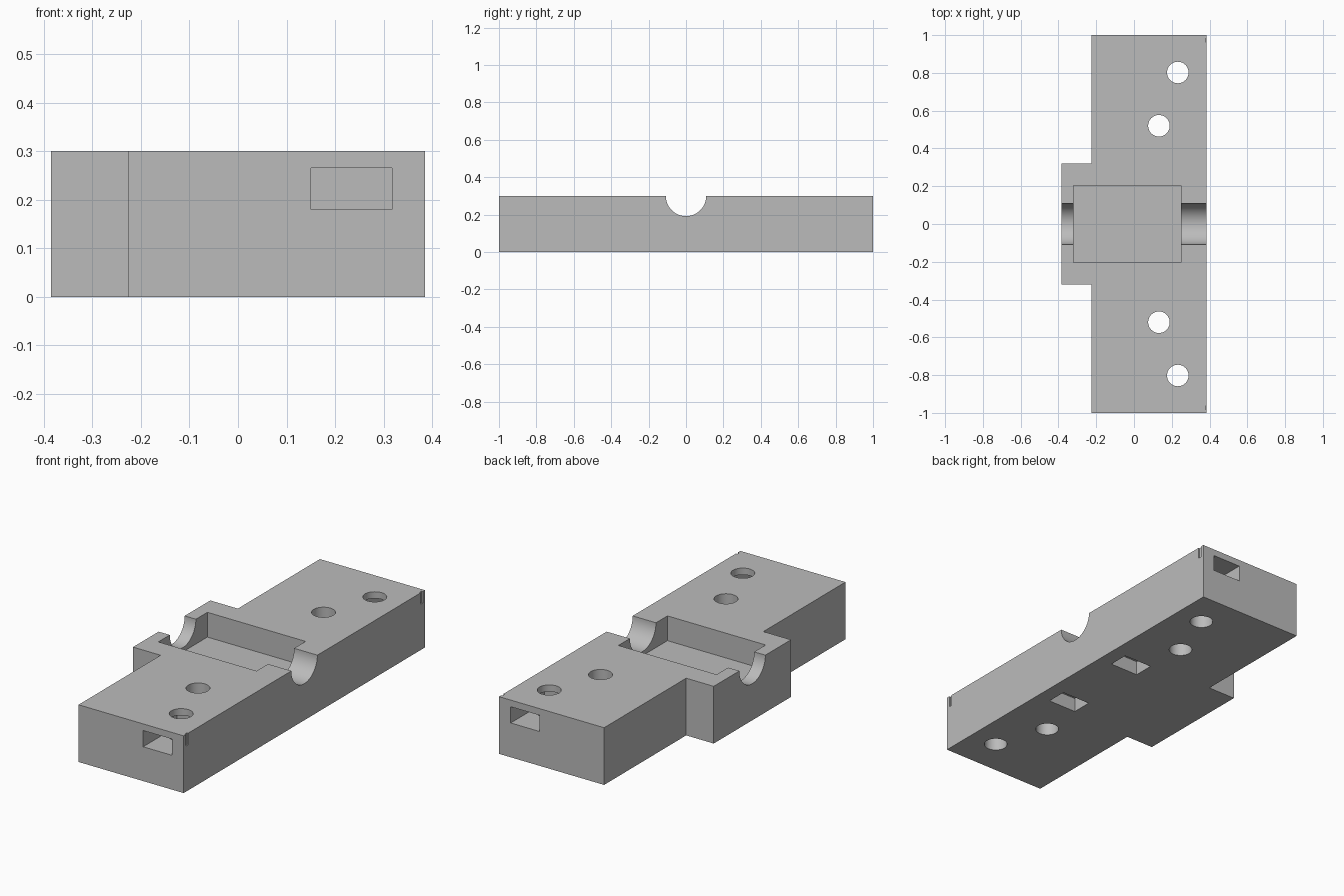
import bpy, bmesh, math
from mathutils import Matrix, Vector

if "Cube" in bpy.data.objects:
    bpy.data.objects.remove(bpy.data.objects["Cube"])

grey = bpy.data.materials.new("plain grey")
grey.diffuse_color = (0.5, 0.5, 0.5, 1)
grey.use_nodes = True
grey.node_tree.nodes["Principled BSDF"].inputs["Base Color"].default_value = grey.diffuse_color


def make_object(name, bm):
    mesh = bpy.data.meshes.new(name)
    bmesh.ops.recalc_face_normals(bm, faces=bm.faces)
    bm.to_mesh(mesh)
    bm.free()
    ob = bpy.data.objects.new(name, mesh)
    bpy.context.collection.objects.link(ob)
    mesh.materials.append(grey)
    return ob


def box(name, x0, x1, y0, y1, z0, z1):
    bm = bmesh.new()
    size = Matrix.Diagonal((x1 - x0, y1 - y0, z1 - z0, 1))
    centre = Matrix.Translation(((x0 + x1) / 2, (y0 + y1) / 2, (z0 + z1) / 2))
    bmesh.ops.create_cube(bm, size=1, matrix=centre @ size)
    return make_object(name, bm)


def cylinder(name, centre, radius, length, along_x=False):
    bm = bmesh.new()
    turn = Matrix.Rotation(math.pi / 2, 4, 'Y') if along_x else Matrix()
    bmesh.ops.create_cone(bm, cap_ends=True, segments=64, radius1=radius,
                          radius2=radius, depth=length,
                          matrix=Matrix.Translation(centre) @ turn)
    return make_object(name, bm)


# T-shaped block, extruded from its outline
outline = [(0.385, -1), (0.385, 1), (-0.225, 1), (-0.225, 0.32),
           (-0.385, 0.32), (-0.385, -0.32), (-0.225, -0.32), (-0.225, -1)]
bm = bmesh.new()
base = bm.faces.new([bm.verts.new((x, y, 0)) for x, y in outline])
top = bmesh.ops.extrude_face_region(bm, geom=[base])["geom"]
bmesh.ops.translate(bm, vec=Vector((0, 0, 0.3)),
                    verts=[v for v in top if isinstance(v, bmesh.types.BMVert)])
block = make_object("clamp_block", bm)

# Central pocket and the half-round groove running across it
cutters = [cylinder("groove_cutter", (0, 0, 0.3), 0.108, 1, along_x=True),
           box("pocket_cutter", -0.32, 0.25, -0.203, 0.203, 0.17, 0.4)]

# Mirrored features on both arms
for s in (-1, 1):
    def arm_box(name, x0, x1, ya, yb, z0, z1):
        lo, hi = sorted((s * ya, s * yb))
        cutters.append(box(name, x0, x1, lo, hi, z0, z1))
    cutters.append(cylinder("outer_hole_cutter", (0.232, s * 0.802, 0.15), 0.057, 0.5))
    cutters.append(cylinder("inner_hole_cutter", (0.132, s * 0.52, 0.15), 0.057, 0.5))
    arm_box("end_slot_cutter", 0.15, 0.317, 0.72, 1.1, 0.18, 0.265)
    arm_box("bottom_slot_cutter", 0.14, 0.305, 0.187, 0.295, -0.1, 0.075)
    arm_box("corner_notch_cutter", 0.378, 0.45, 0.963, 0.982, 0.24, 0.4)

for c in cutters:
    c.hide_render = True
    c.hide_set(True)
    mod = block.modifiers.new(c.name, 'BOOLEAN')
    mod.operation = 'DIFFERENCE'
    mod.solver = 'EXACT'
    mod.object = c

# Apply the cuts, remove the helpers, smooth the round walls
bpy.context.view_layer.objects.active = block
block.select_set(True)
for mod in list(block.modifiers):
    bpy.ops.object.modifier_apply(modifier=mod.name)
for c in cutters:
    bpy.data.objects.remove(c)
bpy.ops.object.shade_smooth_by_angle(angle=math.radians(30))
